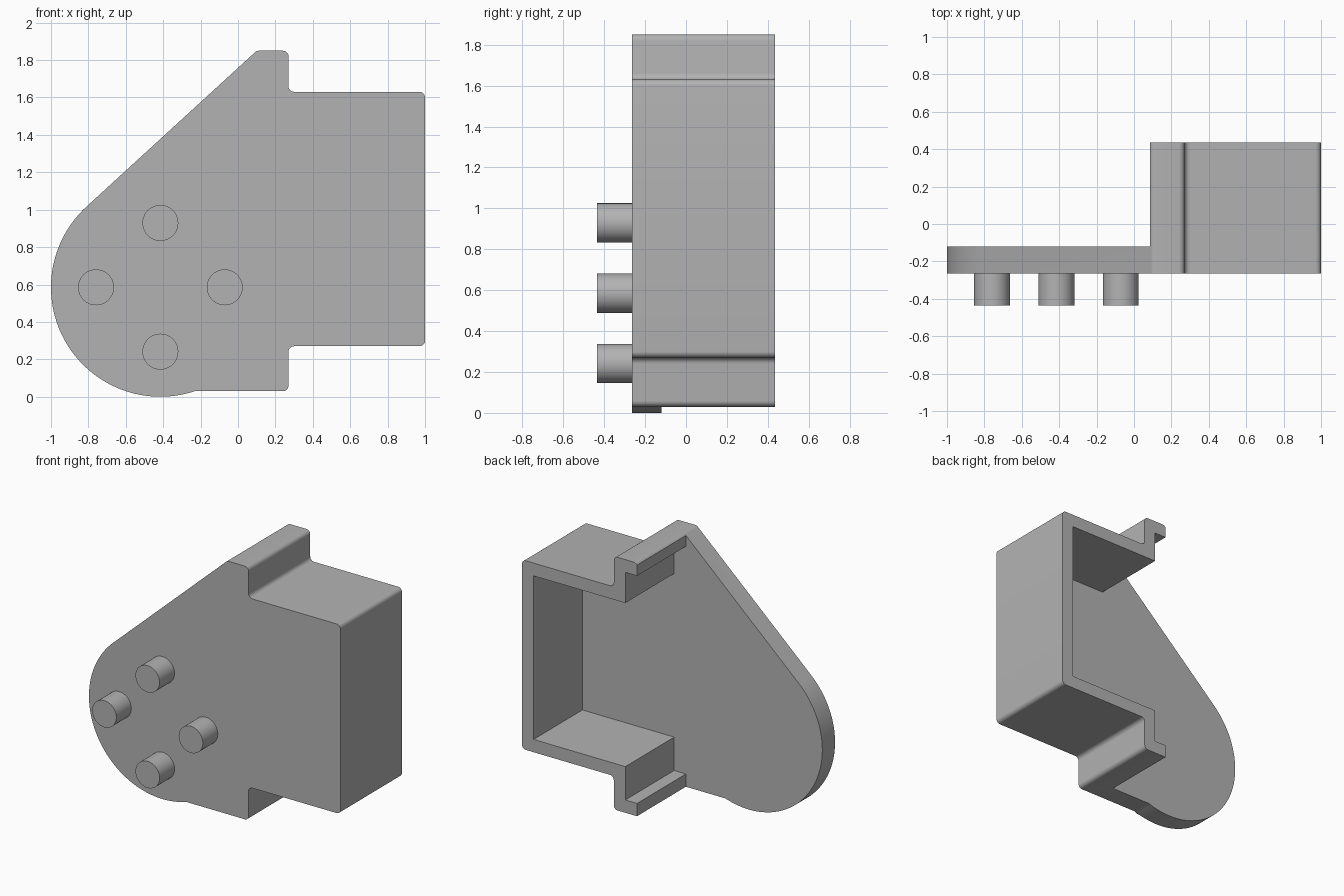
import bpy
import bmesh
from math import atan2, cos, sin, pi, sqrt
from mathutils import Vector

cube = bpy.data.objects.get("Cube")
if cube:
    bpy.data.objects.remove(cube, do_unlink=True)

FRONT, PLATE_BACK, BACK, PEG_TIP = -0.265, -0.12, 0.435, -0.435
HUB, HUB_R = Vector((-0.415, 0.585)), 0.585
LIP_X, STEP_X, RIGHT = 0.085, 0.27, 1.0
BASE, TOP, LOW, HIGH = 0.03, 1.85, 0.27, 1.63
WALL, FILLET = 0.092, 0.03

grey = bpy.data.materials.new("plain grey")
grey.use_nodes = True
grey.diffuse_color = (0.45, 0.45, 0.45, 1)
grey.node_tree.nodes["Principled BSDF"].inputs["Base Color"].default_value = grey.diffuse_color


def prism(name, points, y0, y1):
    """Extrude an x-z outline from y0 to y1."""
    bm = bmesh.new()
    face = bm.faces.new([bm.verts.new((p[0], y0, p[1])) for p in points])
    ext = bmesh.ops.extrude_face_region(bm, geom=[face])["geom"]
    moved = [v for v in ext if isinstance(v, bmesh.types.BMVert)]
    bmesh.ops.translate(bm, verts=moved, vec=(0, y1 - y0, 0))
    bmesh.ops.recalc_face_normals(bm, faces=bm.faces)
    mesh = bpy.data.meshes.new(name)
    bm.to_mesh(mesh)
    bm.free()
    mesh.materials.append(grey)
    obj = bpy.data.objects.new(name, mesh)
    bpy.context.collection.objects.link(obj)
    return obj


def arc(center, radius, a0, a1, steps):
    return [center + radius * Vector((cos(a0 + (a1 - a0) * i / steps),
                                      sin(a0 + (a1 - a0) * i / steps)))
            for i in range(steps + 1)]


def fillet(prev, corner, nxt, radius, steps=6):
    """Round a corner with an arc tangent to both sides."""
    u, v = (prev - corner).normalized(), (nxt - corner).normalized()
    half = u.angle(v) / 2
    center = corner + (u + v).normalized() * radius / sin(half)
    reach = radius * cos(half) / sin(half)
    p, q = corner + u * reach - center, corner + v * reach - center
    a0, a1 = atan2(p.y, p.x), atan2(q.y, q.x)
    a1 = a0 + (a1 - a0 + pi) % (2 * pi) - pi
    return arc(center, radius, a0, a1, steps)


def smooth(obj):
    bpy.ops.object.select_all(action='DESELECT')
    obj.select_set(True)
    bpy.context.view_layer.objects.active = obj
    bpy.ops.object.shade_smooth_by_angle(angle=0.5)


# Outline: round hub, sloped edge, stepped box
tangent_angle = atan2(0.737, -0.675)
tangent = HUB + HUB_R * Vector((cos(tangent_angle), sin(tangent_angle)))
drop = HUB.y - BASE
hub_start = Vector((HUB.x + sqrt(HUB_R ** 2 - drop ** 2), BASE))
start_angle = atan2(-drop, hub_start.x - HUB.x)
outline = arc(HUB, HUB_R, start_angle, tangent_angle - 2 * pi, 64)

slope = Vector((sin(tangent_angle), -cos(tangent_angle)))
peak = tangent + slope * (TOP - tangent.y) / slope.y
corners = [Vector(c) for c in (
    peak, (STEP_X, TOP), (STEP_X, HIGH), (RIGHT, HIGH),
    (RIGHT, LOW), (STEP_X, LOW), (STEP_X, BASE))]
chain = [tangent] + corners + [hub_start]
for before, corner, after in zip(chain, chain[1:], chain[2:]):
    outline += fillet(before, corner, after, FILLET)
housing = prism("housing", outline, FRONT, BACK)

# Hollow the box and clear the space behind the plate
inner = STEP_X - WALL
cavity = [(-1.3, -0.3), (LIP_X, -0.3), (LIP_X, BASE + WALL), (inner, BASE + WALL),
          (inner, LOW + WALL), (RIGHT - WALL, LOW + WALL),
          (RIGHT - WALL, HIGH - WALL), (inner, HIGH - WALL),
          (inner, TOP - WALL), (LIP_X, TOP - WALL), (LIP_X, 2.2), (-1.3, 2.2)]
cutter = prism("cavity_cutter", cavity, PLATE_BACK, BACK + 0.2)
cutter.hide_render = True
cut = housing.modifiers.new("hollow", 'BOOLEAN')
cut.operation, cut.solver, cut.object = 'DIFFERENCE', 'EXACT', cutter
bpy.context.view_layer.objects.active = housing
bpy.ops.object.modifier_apply(modifier=cut.name)
bpy.data.objects.remove(cutter, do_unlink=True)
smooth(housing)

# Four pegs around the hub
for name, angle in (("right", 0), ("top", pi / 2), ("left", pi), ("bottom", -pi / 2)):
    center = HUB + 0.344 * Vector((cos(angle), sin(angle)))
    peg = prism("peg_" + name, arc(center, 0.096, 0, 2 * pi, 40)[:-1], PEG_TIP, FRONT + 0.002)
    smooth(peg)
